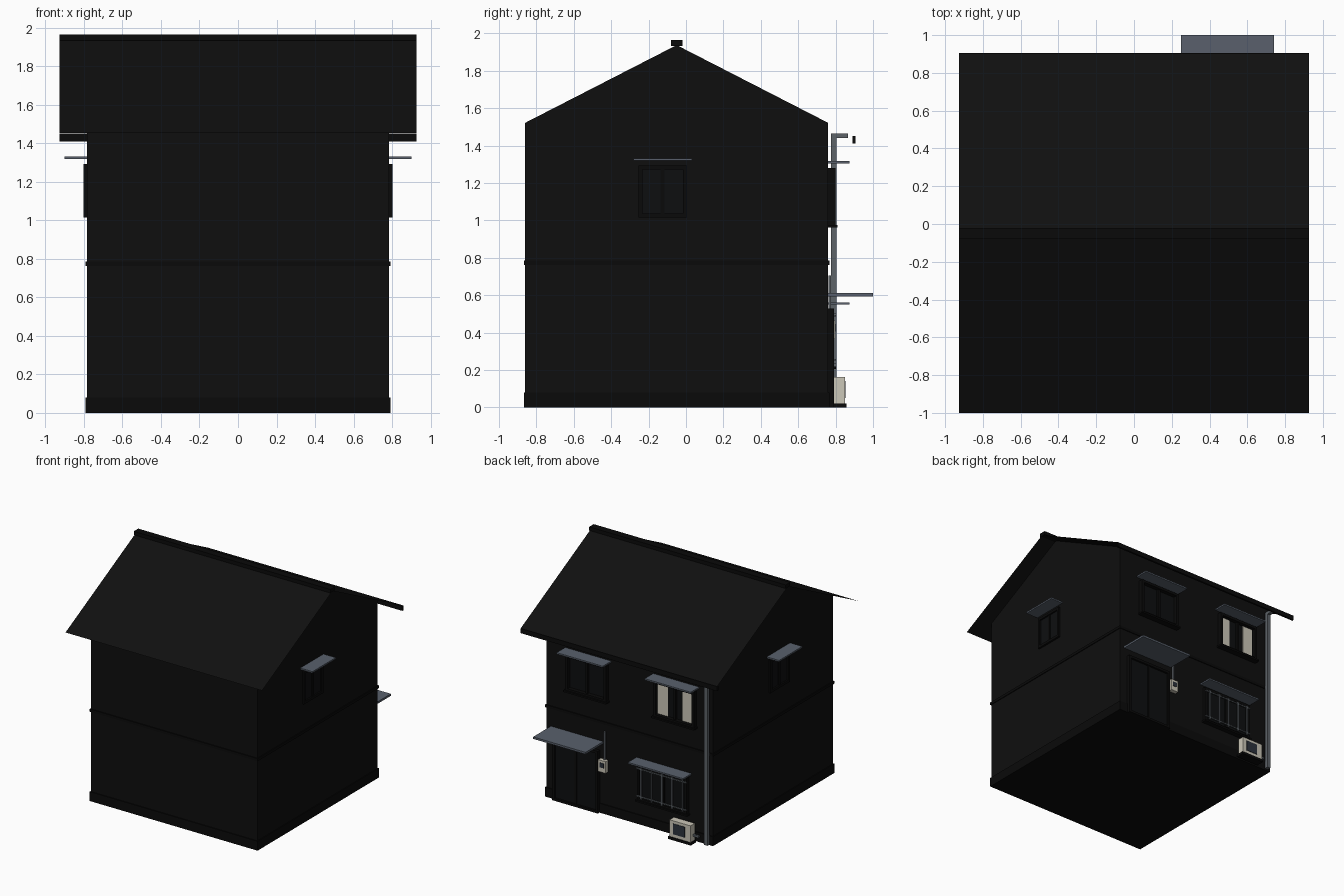
import bpy, bmesh

if "Cube" in bpy.data.objects:
    bpy.data.objects.remove(bpy.data.objects["Cube"])

def mat(name, r, g, b):
    m = bpy.data.materials.new(name)
    m.diffuse_color = (r, g, b, 1)
    m.use_nodes = True
    m.node_tree.nodes["Principled BSDF"].inputs["Base Color"].default_value = m.diffuse_color
    return m

WALL = mat("wall black", .0045, .0045, .0045)
ROOF = mat("roof black", .005, .005, .005)
TRIM = mat("trim black", .003, .003, .003)
GLASS = mat("dark glass", .004, .0045, .005)
SHEET = mat("blue grey sheet", .10, .118, .15)
PIPE = mat("pipe grey", .11, .125, .14)
CREAM = mat("cream", .60, .57, .48)
NAVY = mat("fan navy", .025, .032, .045)

BX, Y0, Y1 = .785, -.86, .76        # wall planes
RIDGE_Y, RIDGE_Z, SLOPE = -.05, 1.937, .513

def finish(name, bm, m):
    me = bpy.data.meshes.new(name)
    bm.to_mesh(me)
    bm.free()
    me.materials.append(m)
    ob = bpy.data.objects.new(name, me)
    bpy.context.collection.objects.link(ob)
    return ob

def boxes(name, m, *ranges):
    """Each range is (x0, x1, y0, y1, z0, z1)."""
    bm = bmesh.new()
    for r in ranges:
        vs = bmesh.ops.create_cube(bm, size=1)["verts"]
        for v in vs:
            for i in range(3):
                lo, hi = sorted(r[2 * i:2 * i + 2])
                v.co[i] = hi if v.co[i] > 0 else lo
    return finish(name, bm, m)

def on_wall(side, u0, u1, d0, d1, z0, z1):
    """Range on a wall: u runs along it, d sticks out of it."""
    if side == "back":
        return (u0, u1, Y1 + d0, Y1 + d1, z0, z1)
    s = 1 if side == "right" else -1
    return (s * (BX + d0), s * (BX + d1), u0, u1, z0, z1)

def roof_z(y):
    return RIDGE_Z - SLOPE * abs(y - RIDGE_Y)

# walls: gable profile extruded along x
bm = bmesh.new()
prof = [(Y0, .04), (Y1, .04), (Y1, roof_z(Y1)), (RIDGE_Y, RIDGE_Z), (Y0, roof_z(Y0))]
face = bm.faces.new([bm.verts.new((-BX, y, z)) for y, z in prof])
ext = bmesh.ops.extrude_face_region(bm, geom=[face])["geom"]
for v in ext:
    if isinstance(v, bmesh.types.BMVert):
        v.co.x = BX
bmesh.ops.recalc_face_normals(bm, faces=bm.faces)
finish("house_walls", bm, WALL)

# thin roof sheet
bm = bmesh.new()
rows = [[bm.verts.new((x, y, roof_z(y) + .002)) for x in (-.927, .927)]
        for y in (-1.0, RIDGE_Y, .90)]
for a, b in zip(rows, rows[1:]):
    bm.faces.new((a[0], a[1], b[1], b[0]))
finish("roof_sheet", bm, ROOF)

boxes("ridge_cap", TRIM, (-.927, .927, -.08, -.02, 1.932, 1.963))
boxes("foundation", TRIM, (-.792, .792, -.867, .767, 0, .08))
boxes("belt_course", TRIM, (-.792, .792, -.867, .767, .762, .785))
boxes("gutter", TRIM, (-.927, .927, .889, .905, 1.41, 1.45))

# downpipe with elbow
boxes("downpipe", PIPE, (-.765, -.735, .775, .805, .01, 1.465),
      (-.765, -.735, .805, .865, 1.44, 1.465))

def window(name, side, c, w, z0, z1, depth, mullion=True, hood=(.025, .115, .025), sill=True):
    a, b, t = c - w / 2, c + w / 2, .022
    R = lambda *r: on_wall(side, *r)
    bars = [R(a, a + t, 0, depth, z0, z1), R(b - t, b, 0, depth, z0, z1),
            R(a, b, 0, depth, z1 - t, z1), R(a, b, 0, depth, z0, z0 + t)]
    if mullion:
        bars.append(R(c - t / 2, c + t / 2, 0, depth * .6, z0, z1))
    if sill:
        bars.append(R(a - .01, b + .01, 0, depth + .013, z0 - .008, z0 + .006))
    boxes(name + "_frame", TRIM, *bars)
    boxes(name + "_glass", GLASS, R(a + t, b - t, 0, .004, z0 + t, z1 - t))
    side_gap, out, up = hood
    boxes(name + "_hood", SHEET, R(a - side_gap, b + side_gap, 0, out, z1 + up, z1 + up + .013))

window("upper_window_a", "back", .39, .385, .97, 1.28, .038)
window("upper_window_b", "back", -.44, .385, .97, 1.28, .038)
window("lower_window", "back", -.325, .47, .212, .527, .03, hood=(.025, .115, .022))
for s in ("right", "left"):
    window(s + "_side_window", s, -.125, .26, 1.015, 1.293, .017,
           hood=(.027, .115, .026), sill=False)

# curtains behind one upper window
boxes("curtains", CREAM, *[(-.437 + s * .07, -.437 + s * .167, Y1, .768, .99, 1.258)
                           for s in (-1, 1)])

# window grille
boxes("window_grille", PIPE,
      *[(x - .006, x + .006, .792, .804, .235, .505)
        for x in [-.33 + .0975 * i for i in range(-2, 3)]],
      *[(-.56, -.09, .792, .802, z, z + .01) for z in (.25, .485)])

# entrance: sliding door in a frame, with a canopy
boxes("door_frame", TRIM, (.28, .302, Y1, .79, 0, .53), (.688, .71, Y1, .79, 0, .53),
      (.28, .71, Y1, .79, .508, .53), (.28, .71, Y1, .79, 0, .02),
      (.485, .505, Y1, .782, 0, .53))
boxes("door_panels", GLASS, (.30, .69, Y1, .774, .01, .51))
boxes("entrance_canopy", SHEET, (.248, .742, Y1, 1.0, .594, .611))

# electric meter and its conduit
boxes("meter_box", CREAM, (.202, .272, Y1, .796, .365, .465))
boxes("meter_window", NAVY, (.217, .257, .796, .799, .405, .445))
boxes("meter_conduit", PIPE, (.222, .236, .762, .776, .465, .705))

# outdoor air unit on a base
boxes("air_unit_base", TRIM, (-.645, -.43, .785, .857, 0, .022))
boxes("air_unit_body", CREAM, (-.637, -.44, .79, .85, .022, .163))
boxes("air_unit_fan", NAVY, (-.585, -.475, .85, .854, .05, .14))
boxes("air_unit_hose", PIPE, (-.69, -.637, .80, .816, .06, .078))
